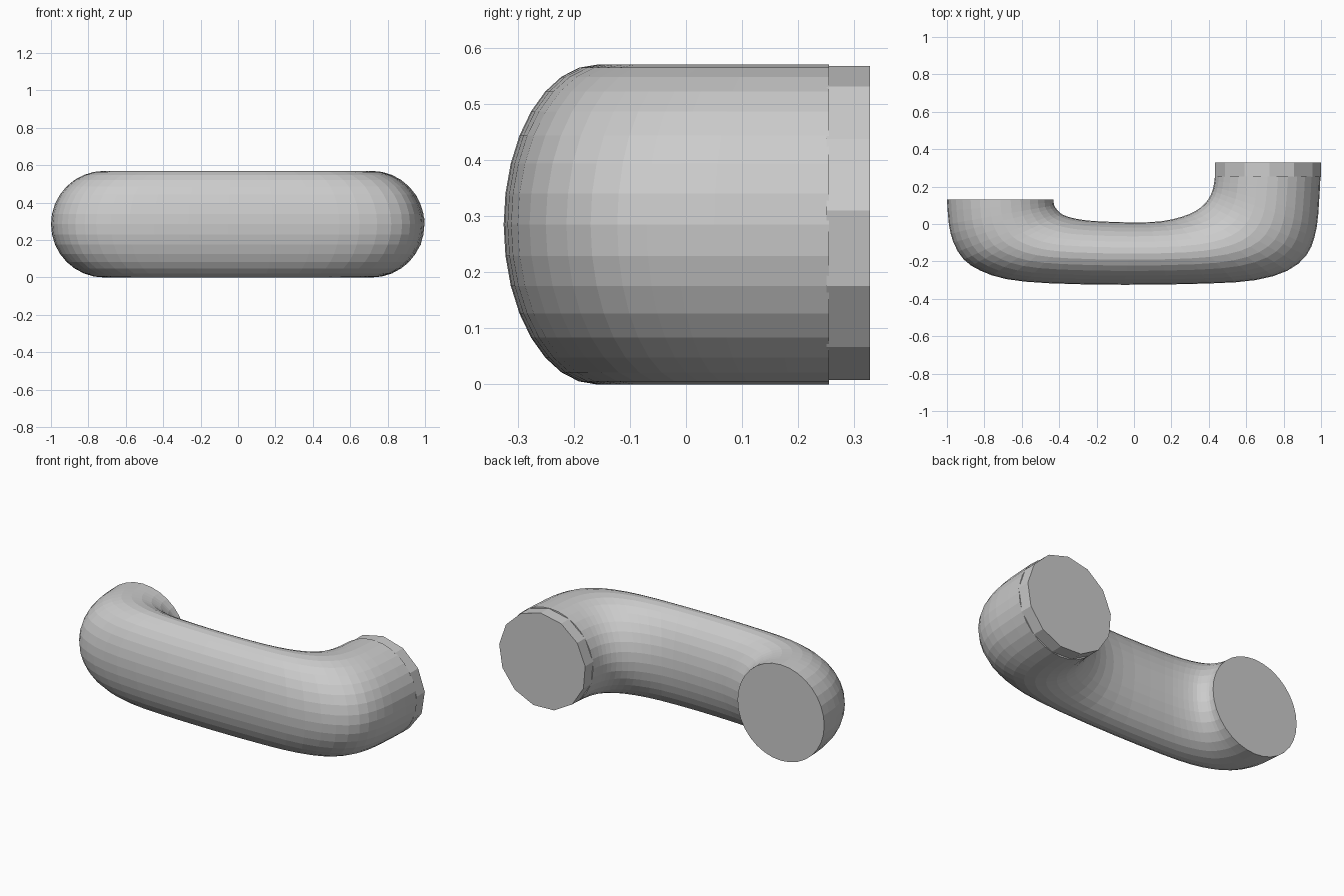
import bpy, bmesh, math
from mathutils import Vector

if "Cube" in bpy.data.objects:
    bpy.data.objects.remove(bpy.data.objects["Cube"])

R = 0.285     # half height of the tube
SIDES = 32

grey = bpy.data.materials.new("plain grey")
grey.diffuse_color = (0.6, 0.6, 0.6, 1)
grey.use_nodes = True
grey.node_tree.nodes["Principled BSDF"].inputs["Base Color"].default_value = grey.diffuse_color


def loft(name, rings):
    """Skin a list of rings and cap both ends."""
    bm = bmesh.new()
    rows = [[bm.verts.new(p) for p in ring] for ring in rings]
    n = len(rows[0])
    for a, b in zip(rows, rows[1:]):
        for i in range(n):
            j = (i + 1) % n
            bm.faces.new((a[i], a[j], b[j], b[i]))
    bm.faces.new(rows[0])
    bm.faces.new(rows[-1])
    bmesh.ops.recalc_face_normals(bm, faces=bm.faces)
    mesh = bpy.data.meshes.new(name)
    bm.to_mesh(mesh)
    bm.free()
    mesh.materials.append(grey)
    obj = bpy.data.objects.new(name, mesh)
    bpy.context.collection.objects.link(obj)
    return obj


def ring(outer, inner, sides, half_height, start=0.0):
    """Ellipse spanning from the outer to the inner side of the bend."""
    mid, half = (outer + inner) / 2, (outer - inner) / 2
    points = []
    for i in range(sides):
        t = start + math.tau * i / sides
        p = mid + half * math.cos(t)
        points.append((p.x, p.y, R + half_height * math.sin(t)))
    return points


def smooth(p0, p1, p2, p3, t):
    """Catmull-Rom interpolation."""
    return 0.5 * (2 * p1 + (p2 - p0) * t + (2 * p0 - 5 * p1 + 4 * p2 - p3) * t * t
                  + (3 * p1 - p0 - 3 * p2 + p3) * t ** 3)


# Bent tube: outer and inner outline in plan (outer x, y, inner x, y)
stations = [Vector(s) for s in (
    (-1.0, 0.13, -0.43, 0.13), (-0.99, 0.0, -0.427, 0.10),
    (-0.965, -0.10, -0.41, 0.075), (-0.91, -0.19, -0.385, 0.052),
    (-0.82, -0.25, -0.34, 0.035), (-0.68, -0.295, -0.28, 0.023),
    (-0.45, -0.317, -0.20, 0.015), (-0.05, -0.325, 0.0, 0.008),
    (0.40, -0.318, 0.15, 0.015), (0.65, -0.30, 0.26, 0.04),
    (0.82, -0.25, 0.33, 0.07), (0.92, -0.17, 0.38, 0.11),
    (0.965, -0.07, 0.41, 0.155), (0.985, 0.05, 0.425, 0.20),
    (0.997, 0.255, 0.433, 0.255))]
padded = [stations[0]] + stations + [stations[-1]]
path = []
for k in range(len(stations) - 1):
    path += [smooth(*padded[k:k + 4], t) for t in (0.0, 0.5)]
path.append(stations[-1])
loft("bent_tube", [ring(Vector(s[:2]), Vector(s[2:]), SIDES, R) for s in path])

# Coarse thirteen-sided collar on the longer end
loft("end_collar", [ring(Vector((1.0, y)), Vector((0.43, y)), 13, 0.283, math.radians(5))
                    for y in (0.25, 0.328)])
